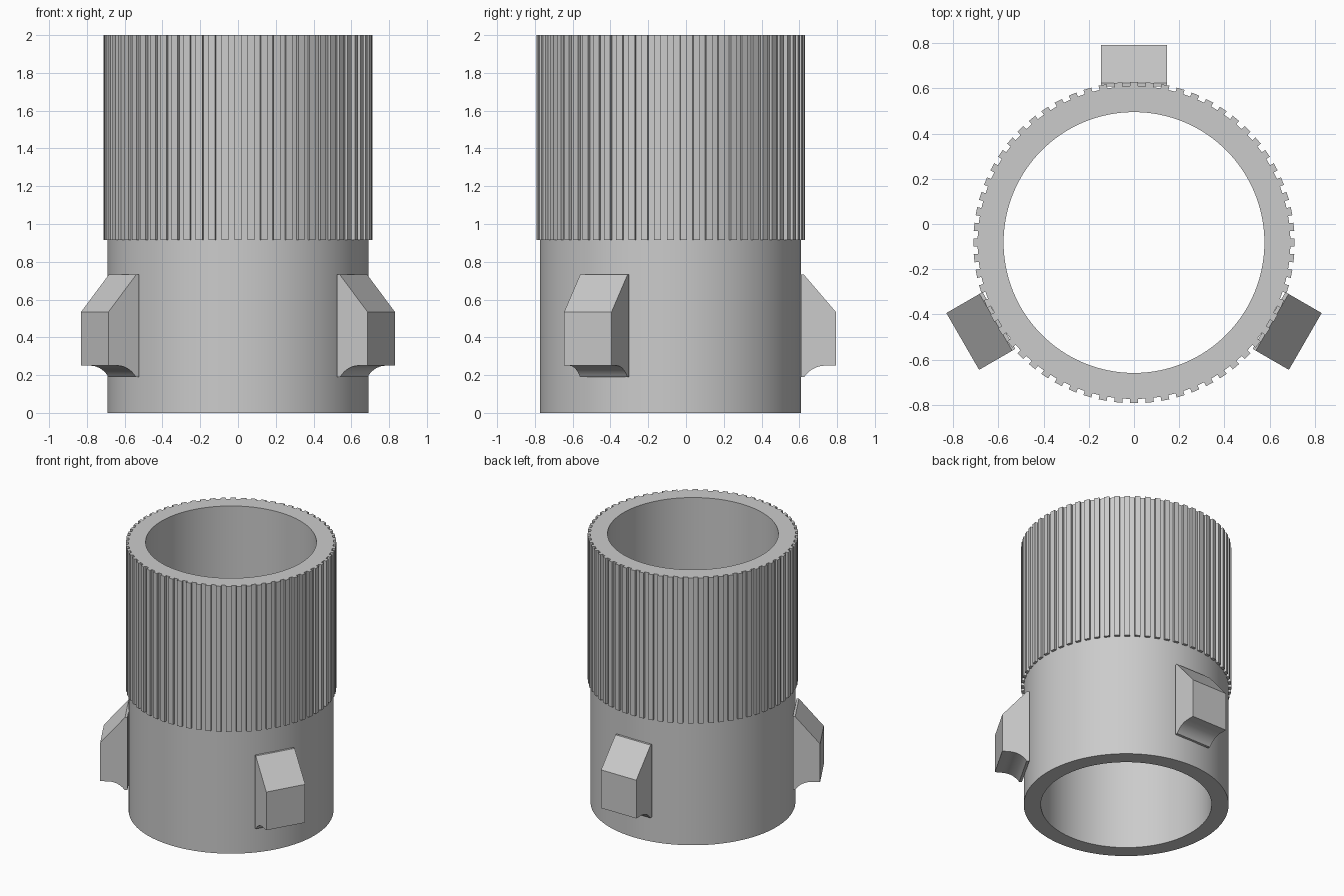
import bpy, bmesh, math
from mathutils import Matrix, Vector

if "Cube" in bpy.data.objects:
    bpy.data.objects.remove(bpy.data.objects["Cube"])

CENTRE_Y = -0.082
R_OUT, R_IN, R_RIB, R_LUG = 0.692, 0.577, 0.711, 0.875
HEIGHT, RIB_BASE = 2.0, 0.915
RIBS = 64

grey = bpy.data.materials.new("plain grey")
grey.use_nodes = True
grey.diffuse_color = (0.6, 0.6, 0.6, 1)
grey.node_tree.nodes["Principled BSDF"].inputs["Base Color"].default_value = (0.6, 0.6, 0.6, 1)


def finish(name, bm, smooth=False):
    bmesh.ops.recalc_face_normals(bm, faces=bm.faces)
    mesh = bpy.data.meshes.new(name)
    bm.to_mesh(mesh)
    bm.free()
    mesh.materials.append(grey)
    obj = bpy.data.objects.new(name, mesh)
    obj.location.y = CENTRE_Y
    bpy.context.collection.objects.link(obj)
    if smooth:
        bpy.ops.object.select_all(action='DESELECT')
        obj.select_set(True)
        bpy.context.view_layer.objects.active = obj
        bpy.ops.object.shade_smooth_by_angle(angle=math.radians(30))
    return obj


def prism(bm, outline, offset):
    """Extrude a closed outline along an offset vector."""
    face = bm.faces.new([bm.verts.new(p) for p in outline])
    new = bmesh.ops.extrude_face_region(bm, geom=[face], use_keep_orig=True)
    verts = [g for g in new["geom"] if isinstance(g, bmesh.types.BMVert)]
    bmesh.ops.translate(bm, vec=offset, verts=verts)


# Open tube: four rings joined in a closed loop
bm = bmesh.new()
SEG = 128
profile = [(R_IN, 0), (R_OUT, 0), (R_OUT, HEIGHT), (R_IN, HEIGHT)]
rings = []
for r, z in profile:
    angles = [math.tau * i / SEG for i in range(SEG)]
    rings.append([bm.verts.new((r * math.cos(a), r * math.sin(a), z)) for a in angles])
for k in range(4):
    a, b = rings[k], rings[(k + 1) % 4]
    for i in range(SEG):
        j = (i + 1) % SEG
        bm.faces.new((a[i], a[j], b[j], b[i]))
finish("tube_body", bm, smooth=True)

# Grip ribs around the upper sleeve
bm = bmesh.new()
half = math.pi / RIBS * 0.52
for i in range(RIBS):
    mid = math.tau * i / RIBS
    corners = [(R_OUT - 0.004, -half), (R_RIB, -half), (R_RIB, half), (R_OUT - 0.004, half)]
    prism(bm, [(r * math.cos(mid + a), r * math.sin(mid + a), RIB_BASE) for r, a in corners],
          Vector((0, 0, HEIGHT - RIB_BASE)))
finish("grip_ribs", bm)

# Three lugs: sloped top, upright face, hollow curve underneath
ROOT, LIP, HALF_WIDTH = R_OUT - 0.002, 0.706, 0.145
LOW, FOOT, SHOULDER, TOP = 0.19, 0.25, 0.535, 0.732
ARC_R = 0.134
arc_x, arc_z = 0.82, FOOT - ARC_R
end = math.asin((LOW - arc_z) / ARC_R)
arc = []
for i in range(11):
    t = math.pi / 2 + (math.pi / 2 - end) * i / 10
    arc.append((arc_x + ARC_R * math.cos(t), arc_z + ARC_R * math.sin(t)))
lug_profile = [(ROOT, LOW), (ROOT, TOP), (LIP, TOP), (R_LUG, SHOULDER), (R_LUG, FOOT)] + arc
for name, degrees in (("back_lug", 90), ("right_lug", 210), ("left_lug", 330)):
    bm = bmesh.new()
    prism(bm, [(r, -HALF_WIDTH, z) for r, z in lug_profile], Vector((0, 2 * HALF_WIDTH, 0)))
    bm.transform(Matrix.Rotation(math.radians(degrees), 4, 'Z'))
    finish(name, bm, smooth=True)
